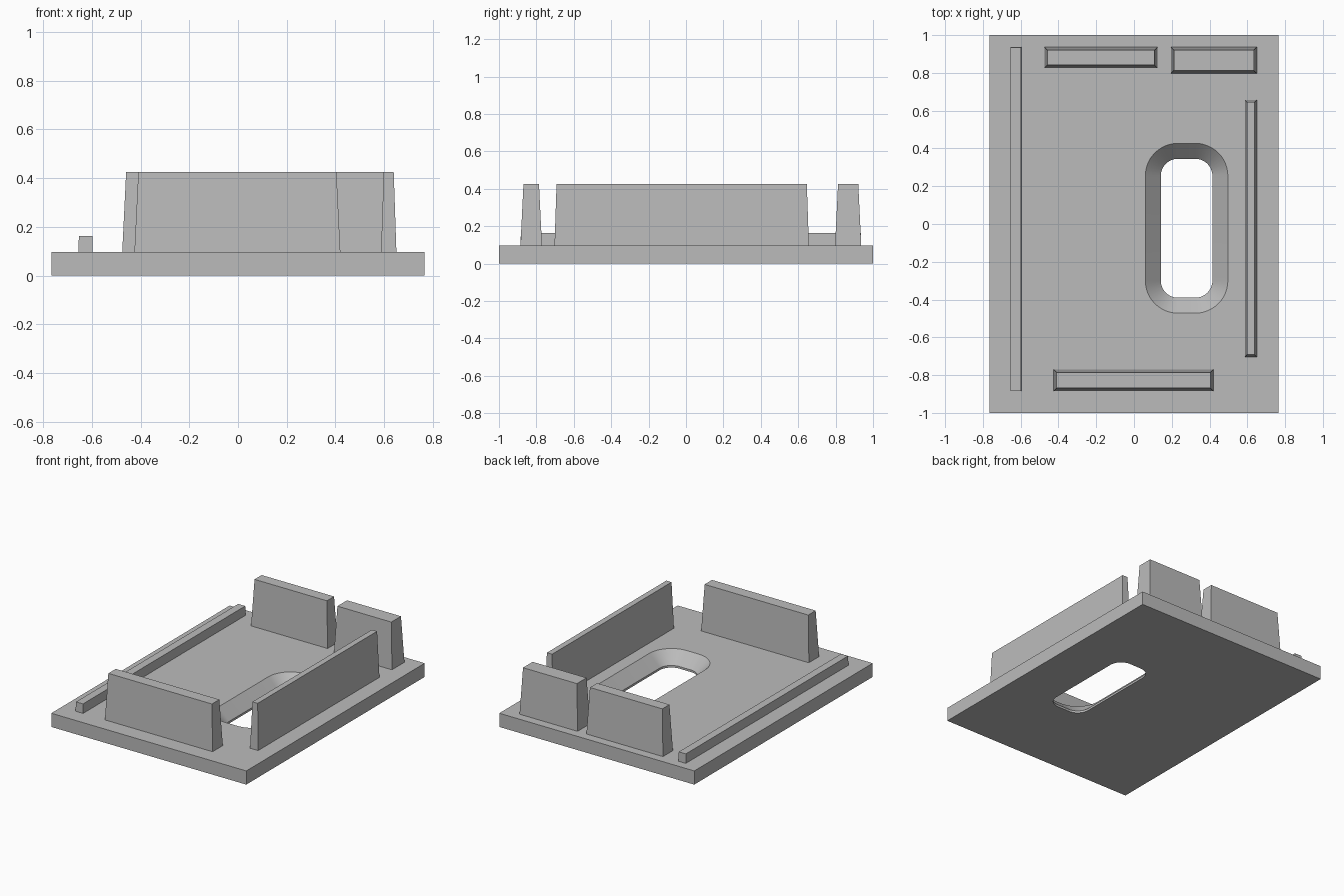
import bpy
import bmesh
from math import cos, sin, pi, radians

cube = bpy.data.objects.get("Cube")
if cube:
    bpy.data.objects.remove(cube, do_unlink=True)

PLATE_TOP = 0.097
WALL_TOP = 0.425

grey = bpy.data.materials.new("plain grey")
grey.use_nodes = True
grey.diffuse_color = (0.5, 0.5, 0.5, 1)
grey.node_tree.nodes["Principled BSDF"].inputs["Base Color"].default_value = (0.5, 0.5, 0.5, 1)


def finish(name, bm):
    bmesh.ops.recalc_face_normals(bm, faces=bm.faces)
    mesh = bpy.data.meshes.new(name)
    bm.to_mesh(mesh)
    bm.free()
    mesh.materials.append(grey)
    obj = bpy.data.objects.new(name, mesh)
    bpy.context.collection.objects.link(obj)
    return obj


def ring(bm, points, z):
    """Closed loop of edges at one height."""
    verts = [bm.verts.new((x, y, z)) for x, y in points]
    edges = [bm.edges.new((v, verts[i - 1])) for i, v in enumerate(verts)]
    return verts, edges


def bridge(bm, low, high):
    for i in range(len(low)):
        bm.faces.new((low[i - 1], low[i], high[i], high[i - 1]))


def rectangle(x0, x1, y0, y1):
    return [(x0, y0), (x1, y0), (x1, y1), (x0, y1)]


def rounded_slot(radius, steps=12):
    """Rounded rectangle around four fixed corner centres."""
    centres = [(0.325, 0.255), (0.232, 0.255), (0.232, -0.30), (0.325, -0.30)]
    return [(cx + radius * cos((q + s / steps) * pi / 2),
             cy + radius * sin((q + s / steps) * pi / 2))
            for q, (cx, cy) in enumerate(centres) for s in range(steps + 1)]


def tapered_block(name, x0, x1, y0, y1, top, inset):
    """Upright block whose sides lean inward."""
    bm = bmesh.new()
    low, _ = ring(bm, rectangle(x0, x1, y0, y1), PLATE_TOP)
    high, _ = ring(bm, rectangle(x0 + inset, x1 - inset, y0 + inset, y1 - inset), top)
    bridge(bm, low, high)
    bm.faces.new(low)
    bm.faces.new(high)
    return finish(name, bm)


# Base plate with a slot: short straight lip below, wide chamfer above
bm = bmesh.new()
outline = rectangle(-0.765, 0.765, -1, 1)
outer_low, outer_low_edges = ring(bm, outline, 0)
outer_high, outer_high_edges = ring(bm, outline, PLATE_TOP)
slot = [ring(bm, rounded_slot(r), z)
        for r, z in ((0.09, 0), (0.09, 0.015), (0.172, PLATE_TOP))]
bridge(bm, outer_low, outer_high)
for lower, upper in zip(slot, slot[1:]):
    bridge(bm, lower[0], upper[0])
for edges in (outer_low_edges + slot[0][1], outer_high_edges + slot[-1][1]):
    bmesh.ops.triangle_fill(bm, edges=edges, use_beauty=True)
plate = finish("base_plate", bm)
bpy.ops.object.select_all(action="DESELECT")
plate.select_set(True)
bpy.context.view_layer.objects.active = plate
bpy.ops.object.shade_smooth_by_angle(angle=radians(30))

# Upright walls around the edge
tapered_block("front_wall", -0.425, 0.42, -0.885, -0.77, WALL_TOP, 0.016)
tapered_block("back_wide_wall", -0.475, 0.125, 0.825, 0.937, WALL_TOP, 0.016)
tapered_block("back_narrow_wall", 0.195, 0.65, 0.797, 0.937, WALL_TOP, 0.016)
tapered_block("left_wall", 0.587, 0.65, -0.703, 0.657, WALL_TOP, 0.011)

# Low rail along the right side
tapered_block("right_rail", -0.655, -0.596, -0.885, 0.937, 0.163, 0.002)
